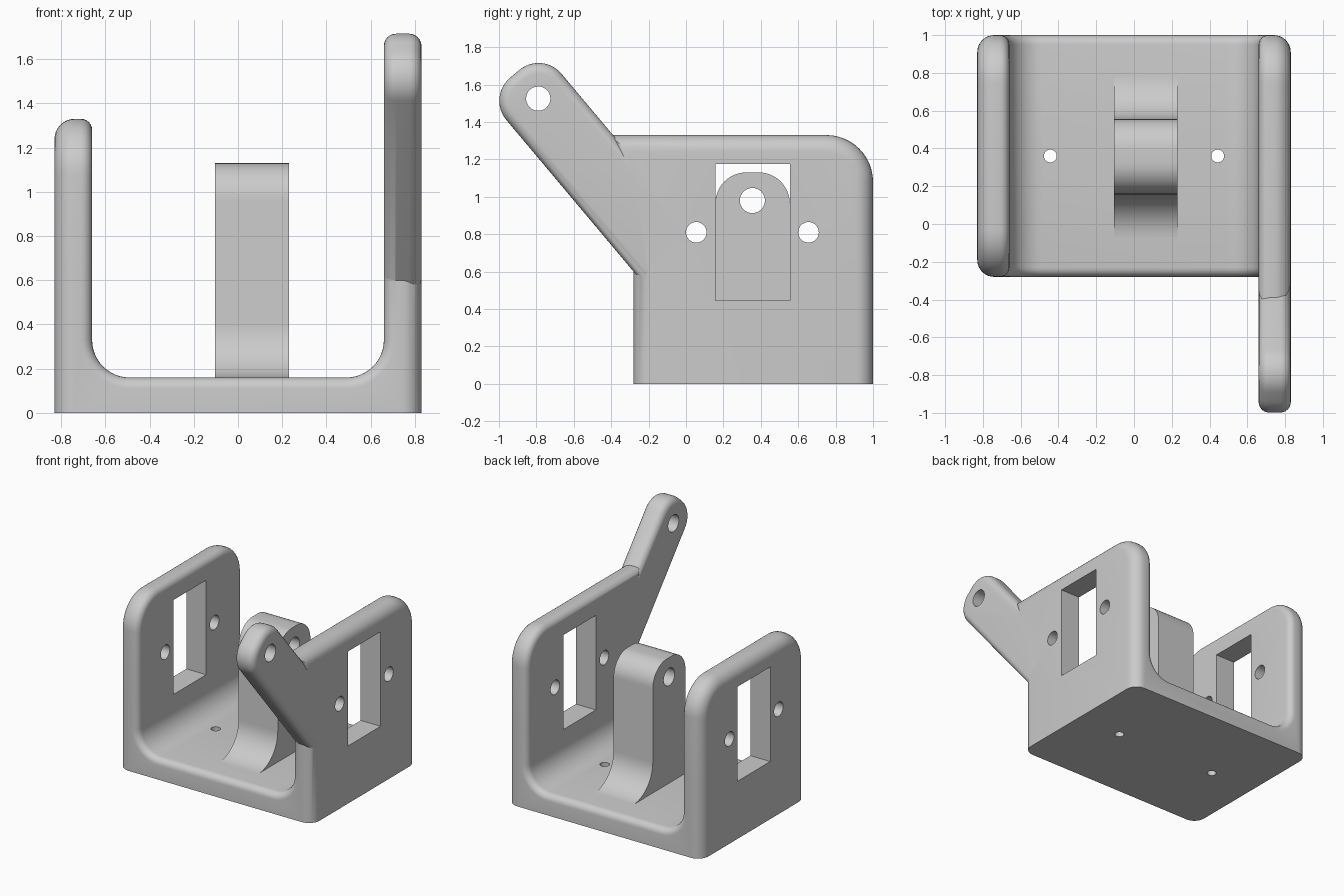
import bpy, bmesh, math
from mathutils import Vector

cube = bpy.data.objects.get("Cube")
if cube:
    bpy.data.objects.remove(cube, do_unlink=True)

grey = bpy.data.materials.new("plain_grey")
grey.use_nodes = True
grey.diffuse_color = (0.6, 0.6, 0.6, 1)
grey.node_tree.nodes["Principled BSDF"].inputs["Base Color"].default_value = (0.6, 0.6, 0.6, 1)


def rounded(corners, steps=12):
    """Outline from (a, b, radius) corners, each replaced by a tangent arc."""
    out = []
    for i, (a, b, r) in enumerate(corners):
        p = Vector((a, b))
        if r == 0:
            out.append(p)
            continue
        u = (Vector(corners[i - 1][:2]) - p).normalized()
        v = (Vector(corners[(i + 1) % len(corners)][:2]) - p).normalized()
        half = u.angle(v) / 2
        centre = p + (u + v).normalized() * (r / math.sin(half))
        start = p + u * (r / math.tan(half)) - centre
        end = p + v * (r / math.tan(half)) - centre
        sweep = math.pi - 2 * half
        for k in range(steps + 1):
            t = k / steps
            out.append(centre + (start * math.sin((1 - t) * sweep)
                                 + end * math.sin(t * sweep)) / math.sin(sweep))
    return out


def prism(outline, axis, lo, hi):
    """Extrude a 2D outline along an axis (0, 1 or 2)."""
    def place(p, h):
        c = [p[0], p[1]]
        c.insert(axis, h)
        return c
    bm = bmesh.new()
    face = bm.faces.new([bm.verts.new(place(p, lo)) for p in outline])
    new = bmesh.ops.extrude_face_region(bm, geom=[face])["geom"]
    for v in new:
        if isinstance(v, bmesh.types.BMVert):
            v.co[axis] = hi
    bmesh.ops.recalc_face_normals(bm, faces=bm.faces)
    return bm


def bevel(bm, edges, size, segments):
    bmesh.ops.bevel(bm, geom=edges, offset=size, offset_type='OFFSET', segments=segments,
                    profile=0.5, affect='EDGES', clamp_overlap=False)
    bm.normal_update()


def border(bm, test):
    """Edges with exactly one neighbouring face passing the test."""
    return [e for e in bm.edges if sum(bool(test(f)) for f in e.link_faces) == 1]


def make(name, bm):
    mesh = bpy.data.meshes.new(name)
    bm.to_mesh(mesh)
    bm.free()
    mesh.materials.append(grey)
    ob = bpy.data.objects.new(name, mesh)
    bpy.context.collection.objects.link(ob)
    return ob


def combine(target, bm, operation):
    tool = make("helper", bm)
    tool.hide_render = True
    bpy.context.view_layer.objects.active = target
    mod = target.modifiers.new("combine", 'BOOLEAN')
    mod.operation, mod.solver, mod.object = operation, 'EXACT', tool
    bpy.ops.object.modifier_apply(modifier=mod.name)
    bpy.data.objects.remove(tool, do_unlink=True)


def drill(target, a, b, radius, axis, lo, hi):
    ring = [(a + radius * math.cos(t * math.tau / 32), b + radius * math.sin(t * math.tau / 32))
            for t in range(32)]
    combine(target, prism(ring, axis, lo, hi), 'DIFFERENCE')


W, IN, FRONT, BACK, TOP, FLOOR = 0.83, 0.66, -0.28, 1.0, 1.33, 0.16

# U-shaped bracket: floor and two side walls
u_shape = rounded([(-W, 0, 0), (W, 0, 0), (W, TOP, 0), (IN, TOP, 0), (IN, FLOOR, 0.17),
                   (-IN, FLOOR, 0.17), (-IN, TOP, 0), (-W, TOP, 0)])
bm = prism(u_shape, 1, FRONT, BACK)
bmesh.ops.bisect_plane(bm, geom=bm.verts[:] + bm.edges[:] + bm.faces[:], dist=1e-5,
                       plane_co=(0, 0, 0.6), plane_no=(0, 0, 1))


def is_corner(e):
    a, b = (v.co for v in e.verts)
    at_top = min(a.z, b.z) > TOP - 0.001
    return at_top and abs(a.y - b.y) < 0.001 and (a.y > 0 or a.x < 0)


# Big round wall corners; the remaining front corner leans out to meet the arm
bevel(bm, [e for e in bm.edges if is_corner(e)], 0.25, 12)
for v in bm.verts:
    if v.co.x > 0.6 and v.co.z > TOP - 0.001 and v.co.y < 0:
        v.co.y = -0.41
bm.normal_update()

# Softened rims: wide on the outside, narrow on the inside
outer = border(bm, lambda f: all(abs(v.co.x) > W - 0.001 for v in f.verts))
bevel(bm, [e for e in outer if max(v.co.z for v in e.verts) > 0.001], 0.09, 8)
bevel(bm, border(bm, lambda f: all(abs(v.co.x) < IN + 0.001 for v in f.verts)), 0.05, 6)
bracket = make("bracket", bm)

# Slanted arm on the left wall
def arm_point(n, d, r):
    return (n * 0.766 - d * 0.643, n * 0.643 + d * 0.766, r)


arm = prism(rounded([arm_point(0.171, 0.55, 0), arm_point(0.556, 0.55, 0),
                     arm_point(0.556, 1.858, 0.16), arm_point(0.171, 1.858, 0.16)]), 0, IN, W)
bevel(arm, border(arm, lambda f: abs(f.normal.x) > 0.99), 0.055, 6)
combine(bracket, arm, 'UNION')

# Windows and screw holes through both walls, arm pivot hole, floor holes
window = [(0.157, 0.445), (0.555, 0.445), (0.555, 1.175), (0.157, 1.175)]
combine(bracket, prism(window, 0, -1, 1), 'DIFFERENCE')
for y in (0.055, 0.655):
    drill(bracket, y, 0.81, 0.055, 0, -1, 1)
drill(bracket, -0.79, 1.525, 0.065, 0, 0.5, 1)
for x in (-0.443, 0.443):
    drill(bracket, x, 0.36, 0.034, 2, -0.1, 0.4)

# Central post with flared foot and pivot hole
foot = FLOOR - 0.001
post = make("center_post", prism(rounded([
    (-0.09, 0.1, 0), (-0.09, foot, 0), (0.157, foot, 0.24), (0.157, 1.13, 0.165),
    (0.555, 1.13, 0.165), (0.555, foot, 0.24), (0.8, foot, 0), (0.8, 0.1, 0)]), 0, -0.105, 0.23))
drill(post, 0.355, 0.98, 0.067, 0, -1, 1)

# Smooth shading with sharp edges kept
for ob in (bracket, post):
    bpy.ops.object.select_all(action='DESELECT')
    ob.select_set(True)
    bpy.context.view_layer.objects.active = ob
    bpy.ops.object.shade_smooth_by_angle(angle=math.radians(30))
